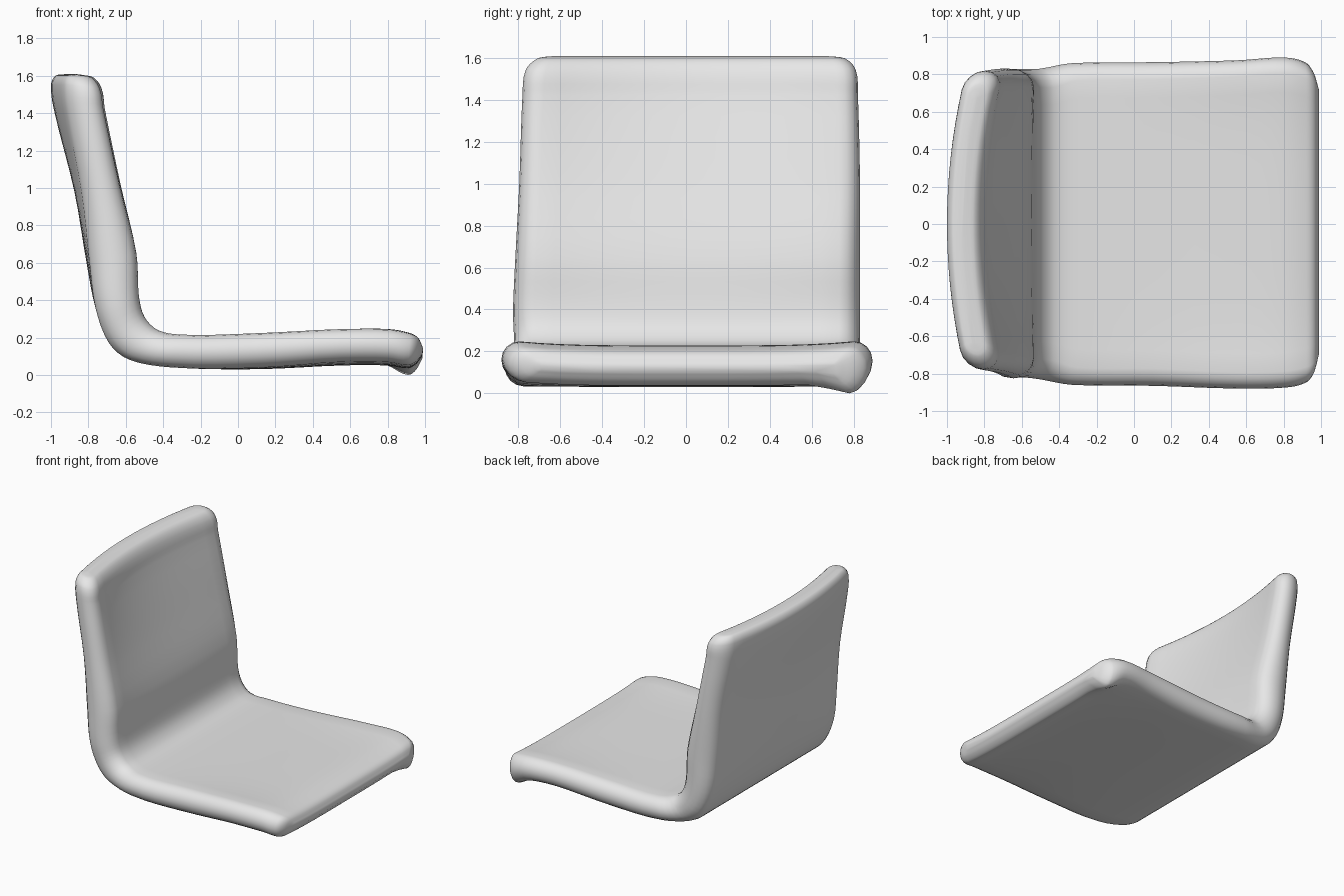
import bpy, bmesh, math
from mathutils import Vector

if "Cube" in bpy.data.objects:
    bpy.data.objects.remove(bpy.data.objects["Cube"])

# Stations along the shell, back top to seat front:
# inner x, inner z, outer x, outer z, left y, right y, bow
STATIONS = [
    (-.91, 1.605, -.93, 1.607, -.64, .68, .10),
    (-.85, 1.59, -.975, 1.60, -.71, .76, .10),
    (-.81, 1.53, -1.0, 1.55, -.765, .81, .10),
    (-.785, 1.42, -.985, 1.42, -.78, .82, .09),
    (-.67, 1.02, -.875, .98, -.795, .83, .05),
    (-.56, .65, -.81, .60, -.815, .83, .02),
    (-.53, .42, -.76, .35, -.825, .83, 0),
    (-.50, .31, -.69, .17, -.82, .83, 0),
    (-.43, .24, -.58, .08, -.83, .83, 0),
    (-.30, .215, -.36, .04, -.86, .86, 0),
    (.10, .215, .10, .03, -.865, .865, 0),
    (.55, .225, .55, .05, -.88, .875, 0),
    (.80, .225, .80, .05, -.875, .89, 0),
    (.92, .205, .91, .035, -.85, .865, 0),
    (.965, .18, .955, .06, -.80, .81, 0),
    (.99, .13, .985, .10, -.70, .72, 0),
]
SUB, ARC, FLAT = 4, 8, 16


def smooth_stations(rows):
    """Catmull-Rom through the rows, chord-weighted so uneven gaps stay calm."""
    pts = [Vector(r) for r in rows]
    n = len(pts)
    mid = [Vector(((p[0] + p[2]) / 2, (p[1] + p[3]) / 2)) for p in pts]
    t = [0.0]
    for a, b in zip(mid, mid[1:]):
        t.append(t[-1] + max((b - a).length, 0.03))
    tan = []
    for i in range(n):
        a, b = max(i - 1, 0), min(i + 1, n - 1)
        tan.append((pts[b] - pts[a]) / (t[b] - t[a]))
    out = []
    for i in range(n - 1):
        h = t[i + 1] - t[i]
        for k in range(SUB):
            s = k / SUB
            out.append(pts[i] * (2*s**3 - 3*s**2 + 1) + tan[i] * (h * (s**3 - 2*s**2 + s))
                       + pts[i + 1] * (3*s**2 - 2*s**3) + tan[i + 1] * (h * (s**3 - s**2)))
    return out + [pts[-1]]


def section(row):
    """Slab cross-section with fully rounded side edges."""
    xi, zi, xo, zo, lo, hi, bow = row
    inner, outer = Vector((xi, 0, zi)), Vector((xo, 0, zo))
    centre, half = (inner + outer) / 2, (inner - outer) / 2
    r = min(half.length, .1)
    loop = []
    for i in range(FLAT):
        loop.append((lo + r + (hi - lo - 2*r) * i / FLAT, 1))
    for i in range(ARC):
        a = math.pi / 2 - math.pi * i / ARC
        loop.append((hi - r + r * math.cos(a), math.sin(a)))
    for i in range(FLAT):
        loop.append((hi - r - (hi - lo - 2*r) * i / FLAT, -1))
    for i in range(ARC):
        a = -math.pi / 2 - math.pi * i / ARC
        loop.append((lo + r + r * math.cos(a), math.sin(a)))
    pts = []
    for y, v in loop:
        p = centre + half * v
        p.y = y
        p.x += bow * (y / .8) ** 2                        # backrest wraps forward
        front = min(max((p.x + .2) / .7, 0), 1)
        p.z += .02 * front * min(abs(y) / .8, 1) ** 4     # raised seat sides
        if y > 0:                                         # drooping front corner
            d = ((p.x - .92) / .12) ** 2 + ((y - .79) / .12) ** 2
            p.z -= .055 * math.exp(-d) * (1 - v) / 2
        pts.append(p)
    return pts


# One-piece seat shell
bm = bmesh.new()
rings = [[bm.verts.new(p) for p in section(r)] for r in smooth_stations(STATIONS)]
for a, b in zip(rings, rings[1:]):
    n = len(a)
    for i in range(n):
        j = (i + 1) % n
        bm.faces.new((a[i], a[j], b[j], b[i]))
bm.faces.new(rings[0])
bm.faces.new(rings[-1])
bmesh.ops.recalc_face_normals(bm, faces=bm.faces[:])

# Stand the shell on the floor
low = min(v.co.z for v in bm.verts)
for v in bm.verts:
    v.co.z -= low

mesh = bpy.data.meshes.new("seat_shell")
bm.to_mesh(mesh)
bm.free()
shell = bpy.data.objects.new("seat_shell", mesh)
bpy.context.collection.objects.link(shell)

grey = bpy.data.materials.new("plain_grey")
grey.diffuse_color = (.8, .8, .8, 1)
grey.use_nodes = True
grey.node_tree.nodes["Principled BSDF"].inputs["Base Color"].default_value = grey.diffuse_color
mesh.materials.append(grey)

bpy.context.view_layer.objects.active = shell
shell.select_set(True)
bpy.ops.object.shade_smooth_by_angle(angle=math.radians(60))
